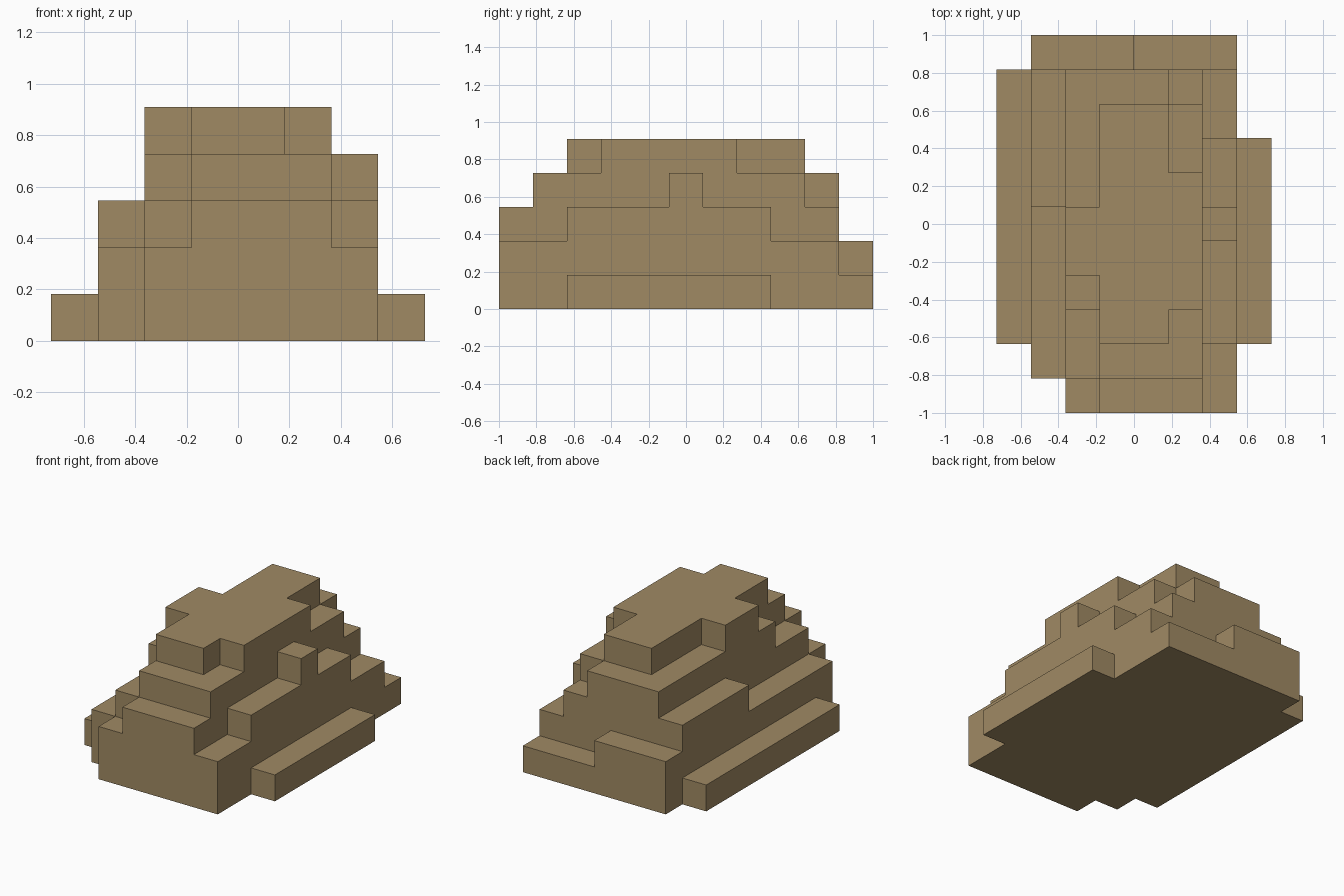
import bpy, bmesh, math

if "Cube" in bpy.data.objects:
    bpy.data.objects.remove(bpy.data.objects["Cube"])

U = 2 / 11  # block size

# Terrace heights in blocks: one row per x step (left to right), front to back along y
HEIGHTS = [
    "00111111110",
    "02222233332",
    "23345544442",
    "34555555542",
    "34555555541",
    "34455554431",
    "22333433221",
    "00111111000",
]
NX, NY = len(HEIGHTS), len(HEIGHTS[0])


def height(i, j):
    return int(HEIGHTS[i][j]) if 0 <= i < NX and 0 <= j < NY else 0


bm = bmesh.new()


def quad(*corners):
    bm.faces.new([bm.verts.new(((x - NX / 2) * U, (y - NY / 2) * U, z * U))
                  for x, y, z in corners])


for i in range(NX):
    for j in range(NY):
        h = height(i, j)
        if not h:
            continue
        # terrace top and flat base
        quad((i, j, h), (i + 1, j, h), (i + 1, j + 1, h), (i, j + 1, h))
        quad((i, j, 0), (i, j + 1, 0), (i + 1, j + 1, 0), (i + 1, j, 0))
        # exposed step walls on the four sides
        sides = [((0, -1), (i, j), (i + 1, j)),
                 ((1, 0), (i + 1, j), (i + 1, j + 1)),
                 ((0, 1), (i + 1, j + 1), (i, j + 1)),
                 ((-1, 0), (i, j + 1), (i, j))]
        for (dx, dy), a, b in sides:
            for z in range(height(i + dx, j + dy), h):
                quad((*a, z), (*b, z), (*b, z + 1), (*a, z + 1))

# Weld blocks and merge coplanar faces into clean terraces
bmesh.ops.remove_doubles(bm, verts=bm.verts, dist=1e-4)
bmesh.ops.dissolve_limit(bm, angle_limit=math.radians(1),
                         verts=bm.verts, edges=bm.edges)

mesh = bpy.data.meshes.new("stepped_mound")
bm.to_mesh(mesh)
bm.free()

earth = bpy.data.materials.new("earth_brown")
earth.diffuse_color = (0.352, 0.254, 0.127, 1)
earth.use_nodes = True
earth.node_tree.nodes["Principled BSDF"].inputs["Base Color"].default_value = earth.diffuse_color
mesh.materials.append(earth)

mound = bpy.data.objects.new("stepped_mound", mesh)
bpy.context.collection.objects.link(mound)
